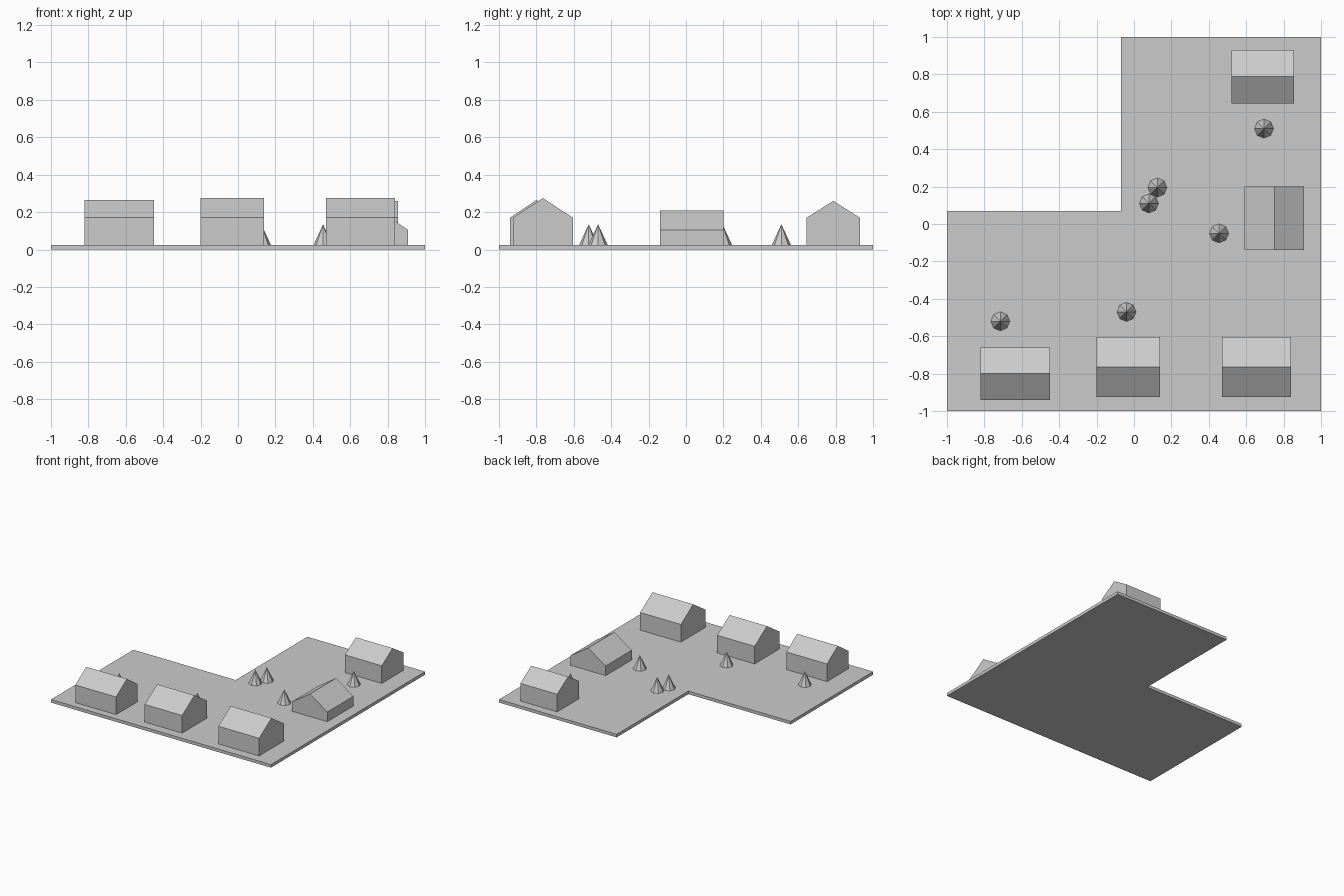
import bpy, bmesh
from mathutils import Matrix, Vector

cube = bpy.data.objects.get("Cube")
if cube:
    bpy.data.objects.remove(cube, do_unlink=True)

GROUND = 0.025

# Single plain grey for the whole massing model
grey = bpy.data.materials.new("plain_grey")
grey.use_nodes = True
colour = (0.6, 0.6, 0.6, 1)
grey.diffuse_color = colour
grey.node_tree.nodes["Principled BSDF"].inputs["Base Color"].default_value = colour


def finish(name, bm):
    bmesh.ops.recalc_face_normals(bm, faces=bm.faces)
    mesh = bpy.data.meshes.new(name)
    bm.to_mesh(mesh)
    bm.free()
    mesh.materials.append(grey)
    obj = bpy.data.objects.new(name, mesh)
    bpy.context.collection.objects.link(obj)
    return obj


def prism(name, outline, direction):
    """Extrude a closed outline of 3D points along a direction."""
    bm = bmesh.new()
    face = bm.faces.new([bm.verts.new(p) for p in outline])
    result = bmesh.ops.extrude_face_region(bm, geom=[face], use_keep_orig=True)
    moved = [v for v in result["geom"] if isinstance(v, bmesh.types.BMVert)]
    bmesh.ops.translate(bm, verts=moved, vec=Vector(direction))
    return finish(name, bm)


def house(name, x0, x1, y0, y1, eaves, ridge, ridge_along_x=True):
    """Gabled house: a five-sided gable pulled along the ridge."""
    a, b = (y0, y1) if ridge_along_x else (x0, x1)
    gable = [(a, GROUND), (b, GROUND), (b, eaves), ((a + b) / 2, ridge), (a, eaves)]
    if ridge_along_x:
        prism(name, [(x0, s, z) for s, z in gable], (x1 - x0, 0, 0))
    else:
        prism(name, [(s, y0, z) for s, z in gable], (0, y1 - y0, 0))


def tree(name, x, y, radius=0.051, height=0.11):
    """Low-poly cone tree."""
    bm = bmesh.new()
    bmesh.ops.create_cone(bm, cap_ends=True, segments=8, radius1=radius, radius2=0,
                          depth=height,
                          matrix=Matrix.Translation((x, y, GROUND + height / 2)))
    finish(name, bm)


# L-shaped ground slab
corners = [(-1, -1), (1, -1), (1, 1), (-0.07, 1), (-0.07, 0.07), (-1, 0.07)]
prism("ground_slab", [(x, y, 0) for x, y in corners], (0, 0, GROUND))

# Houses around the edge
house("front_right_house", -0.82, -0.45, -0.94, -0.66, 0.17, 0.265)
house("front_middle_house", -0.2, 0.14, -0.925, -0.605, 0.17, 0.275)
house("front_left_house", 0.47, 0.84, -0.925, -0.605, 0.17, 0.275)
house("back_house", 0.52, 0.855, 0.645, 0.93, 0.17, 0.26)
house("low_side_house", 0.59, 0.91, -0.14, 0.2, 0.105, 0.21, ridge_along_x=False)

# Trees in the yard
spots = [(-0.715, -0.52), (-0.04, -0.47), (0.08, 0.11),
         (0.125, 0.195), (0.455, -0.05), (0.695, 0.51)]
for i, (x, y) in enumerate(spots, 1):
    tree(f"tree_{i}", x, y)
